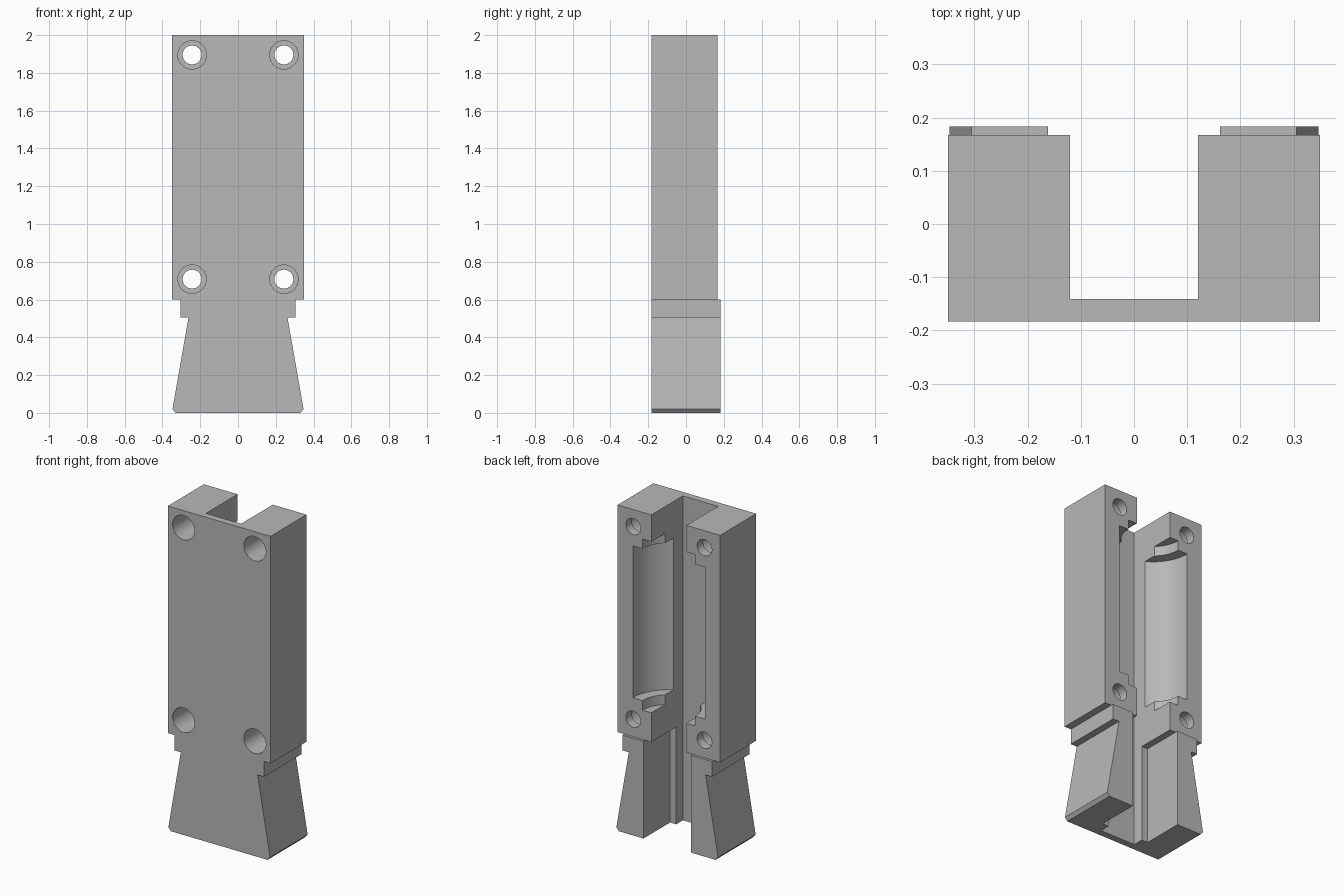
import bpy, bmesh
from math import pi
from mathutils import Matrix

cube = bpy.data.objects.get("Cube")
if cube:
    bpy.data.objects.remove(cube, do_unlink=True)

FRONT, BACK, BLOCK_BACK = -0.183, 0.183, 0.167
JOINT_Z, TOP_Z = 0.6, 2.0

grey = bpy.data.materials.new("plain grey")
grey.use_nodes = True
colour = (0.48, 0.48, 0.48, 1)
grey.diffuse_color = colour
grey.node_tree.nodes["Principled BSDF"].inputs["Base Color"].default_value = colour


def add_object(name, bm):
    bmesh.ops.recalc_face_normals(bm, faces=bm.faces)
    mesh = bpy.data.meshes.new(name)
    bm.to_mesh(mesh)
    bm.free()
    mesh.materials.append(grey)
    obj = bpy.data.objects.new(name, mesh)
    bpy.context.collection.objects.link(obj)
    return obj


def box(name, half_x, y0, y1, z0, z1):
    bm = bmesh.new()
    bmesh.ops.create_cube(bm, size=1)
    bmesh.ops.scale(bm, vec=(2 * half_x, y1 - y0, z1 - z0), verts=bm.verts)
    bmesh.ops.translate(bm, vec=(0, (y0 + y1) / 2, (z0 + z1) / 2), verts=bm.verts)
    return add_object(name, bm)


def cylinder(name, radius, length, centre, along_y=False, sides=64):
    bm = bmesh.new()
    bmesh.ops.create_cone(bm, cap_ends=True, segments=sides,
                          radius1=radius, radius2=radius, depth=length)
    turn = Matrix.Rotation(pi / 2 if along_y else 0, 4, "X")
    bmesh.ops.transform(bm, matrix=Matrix.Translation(centre) @ turn, verts=bm.verts)
    return add_object(name, bm)


def combine(target, other, operation):
    other.hide_render = True
    mod = target.modifiers.new(operation.lower(), "BOOLEAN")
    mod.operation, mod.solver, mod.object = operation, "EXACT", other
    bpy.ops.object.select_all(action="DESELECT")
    bpy.context.view_layer.objects.active = target
    target.select_set(True)
    bpy.ops.object.modifier_apply(modifier=mod.name)
    bpy.data.objects.remove(other, do_unlink=True)


# Flared foot: half outline mirrored, then extruded front to back
half = [(0.33, 0), (0.347, 0.02), (0.262, 0.505), (0.305, 0.505), (0.305, JOINT_Z)]
outline = half + [(-x, z) for x, z in reversed(half)]
bm = bmesh.new()
face = bm.faces.new([bm.verts.new((x, FRONT, z)) for x, z in outline])
moved = bmesh.ops.extrude_face_region(bm, geom=[face])["geom"]
bmesh.ops.translate(bm, vec=(0, BACK - FRONT, 0),
                    verts=[v for v in moved if isinstance(v, bmesh.types.BMVert)])
foot = add_object("foot", bm)
combine(foot, box("wide_slot", 0.162, -0.076, 0.4, -0.1, 0.7), "DIFFERENCE")

# Main block joined to the foot
body = box("housing_body", 0.35, FRONT, BLOCK_BACK, JOINT_Z, TOP_Z)
combine(body, foot, "UNION")

# Full-height channel open to the back
combine(body, box("channel", 0.12, -0.141, 0.4, -0.1, 2.1), "DIFFERENCE")

# Round pocket with narrower ends
for radius, z0, z1 in ((0.246, 0.84, 1.775), (0.18, 0.78, 1.835)):
    # limited in depth so that the thin front wall stays whole
    pocket = cylinder("pocket", radius, z1 - z0, (0, BLOCK_BACK, (z0 + z1) / 2), sides=96)
    combine(pocket, box("pocket_limit", 0.4, -0.141, 0.5, 0.5, 2.0), "INTERSECT")
    combine(body, pocket, "DIFFERENCE")

# Four counterbored screw holes
for x in (-0.243, 0.243):
    for z in (0.708, 1.895):
        combine(body, cylinder("screw_hole", 0.05, 1, (x, 0, z), True), "DIFFERENCE")
        combine(body, cylinder("counterbore", 0.075, 0.6, (x, -0.19, z), True), "DIFFERENCE")

bpy.ops.object.select_all(action="DESELECT")
bpy.context.view_layer.objects.active = body
body.select_set(True)
bpy.ops.object.shade_smooth_by_angle(angle=pi / 6)
